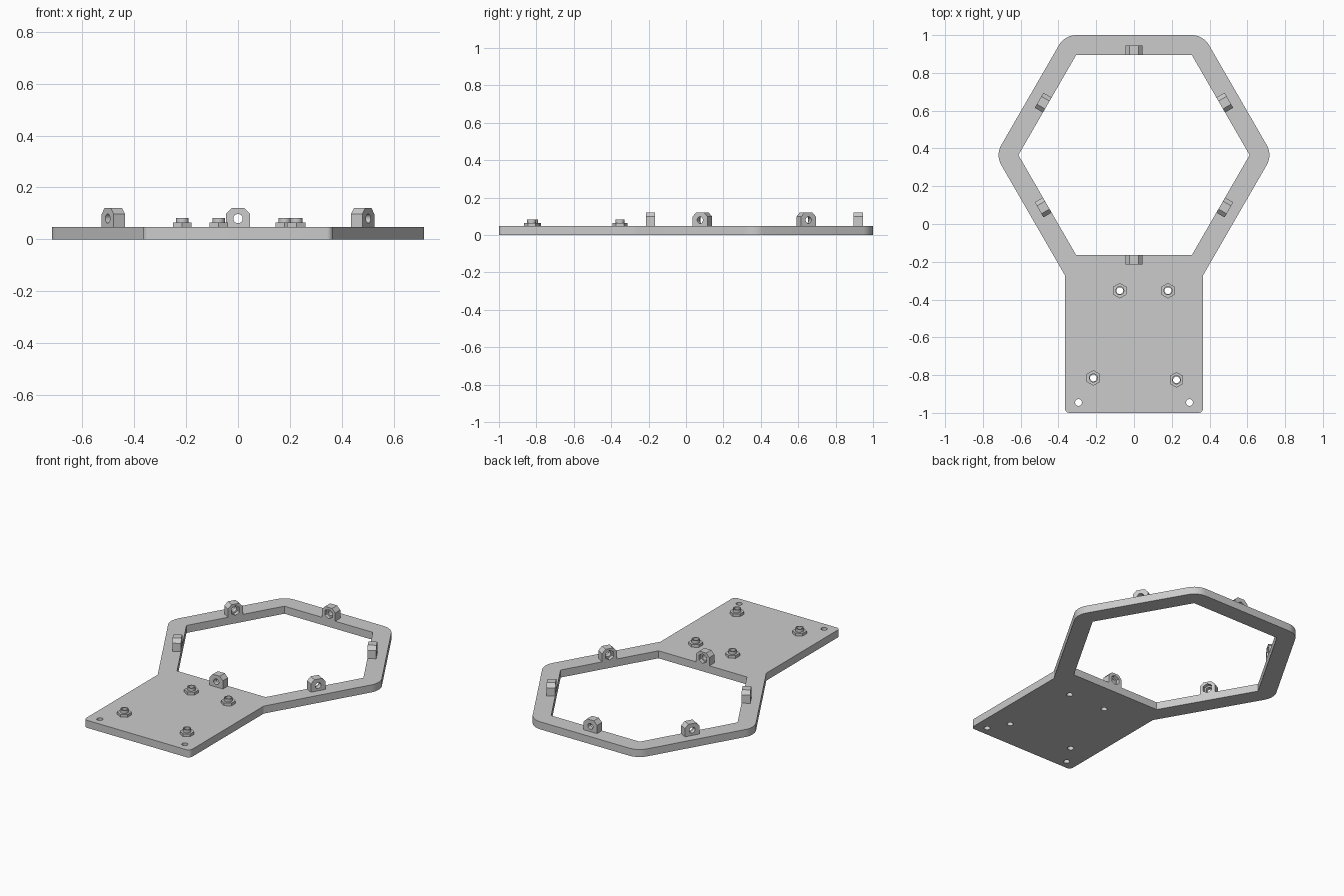
import bpy, bmesh
from math import pi, sin, cos, tan, sqrt
from mathutils import Vector, Matrix

if "Cube" in bpy.data.objects:
    bpy.data.objects.remove(bpy.data.objects["Cube"])

grey = bpy.data.materials.new("light grey")
grey.use_nodes = True
grey.diffuse_color = (0.6, 0.6, 0.6, 1)
grey.node_tree.nodes["Principled BSDF"].inputs["Base Color"].default_value = (0.6, 0.6, 0.6, 1)

CENTRE_Y = 0.365            # middle of the hexagonal frame
INNER, OUTER = 0.53, 0.635  # frame apothems
THICK = 0.047
HOLE = 0.018


def ngon(radius, sides, start=0.0, centre=(0, 0)):
    return [(centre[0] + radius * cos(start + 2 * pi * i / sides),
             centre[1] + radius * sin(start + 2 * pi * i / sides)) for i in range(sides)]


def fillet(corners, steps=8):
    """Round each (x, y, radius) corner of a closed outline."""
    out = []
    for i, (x, y, r) in enumerate(corners):
        p = Vector((x, y))
        if r == 0:
            out.append(p)
            continue
        a = (Vector(corners[i - 1][:2]) - p).normalized()
        b = (Vector(corners[(i + 1) % len(corners)][:2]) - p).normalized()
        half = a.angle(b) / 2
        c = p + (a + b).normalized() * r / sin(half)
        u = (p + a * r / tan(half) - c).normalized()
        v = (p + b * r / tan(half) - c).normalized()
        out += [c + r * u.slerp(v, k / steps) for k in range(steps + 1)]
    return out


def prism(name, outline, z0, z1, matrix=Matrix()):
    """Extrude a 2D outline between two heights."""
    bm = bmesh.new()
    face = bm.faces.new([bm.verts.new((p[0], p[1], z0)) for p in outline])
    top = bmesh.ops.extrude_face_region(bm, geom=[face])["geom"]
    bmesh.ops.translate(bm, vec=(0, 0, z1 - z0),
                        verts=[g for g in top if isinstance(g, bmesh.types.BMVert)])
    bmesh.ops.transform(bm, matrix=matrix, verts=bm.verts)
    bmesh.ops.recalc_face_normals(bm, faces=bm.faces)
    mesh = bpy.data.meshes.new(name)
    bm.to_mesh(mesh)
    bm.free()
    mesh.materials.append(grey)
    ob = bpy.data.objects.new(name, mesh)
    bpy.context.collection.objects.link(ob)
    return ob


def cut(ob, cutters):
    """Subtract the cutters, bake the result and drop the cutters."""
    for c in cutters:
        c.hide_render = True
        mod = ob.modifiers.new("cut", "BOOLEAN")
        mod.operation, mod.solver, mod.object = "DIFFERENCE", "EXACT", c
    graph = bpy.context.evaluated_depsgraph_get()
    mesh = bpy.data.meshes.new_from_object(ob.evaluated_get(graph))
    ob.modifiers.clear()
    ob.data = mesh
    for c in cutters:
        bpy.data.objects.remove(c)


def smooth(ob):
    bpy.ops.object.select_all(action="DESELECT")
    ob.select_set(True)
    bpy.context.view_layer.objects.active = ob
    bpy.ops.object.shade_smooth_by_angle(angle=pi / 6)


# Base plate: hexagonal frame with a rectangular tail
R = OUTER * 2 / sqrt(3)
half_outline = [(R / 2, -1, 0.025), (R / 2, CENTRE_Y - OUTER, 0),
                (R, CENTRE_Y, 0.105), (R / 2, CENTRE_Y + OUTER, 0.105)]
outline = half_outline + [(-x, y, r) for x, y, r in reversed(half_outline)]
plate = prism("base_plate", fillet(outline), 0, THICK)

nut_spots = [(-0.075, -0.353), (0.18, -0.353), (-0.215, -0.815), (0.225, -0.825)]
screw_spots = [(-0.294, -0.945), (0.294, -0.945)]
cutters = [prism("cutter", ngon(INNER * 2 / sqrt(3), 6, 0, (0, CENTRE_Y)), -0.1, 0.2)]
cutters += [prism("cutter", ngon(HOLE, 24, 0, s), -0.1, 0.2) for s in nut_spots + screw_spots]
cut(plate, cutters)
smooth(plate)

# Standoffs: hexagonal flange with a round collar, bored through
for i, s in enumerate(nut_spots):
    for part, shape, z0, z1 in (("flange", ngon(0.041, 6, pi / 2, s), THICK, 0.064),
                                ("collar", ngon(0.024, 24, 0, s), 0.064, 0.083)):
        ob = prism(f"standoff_{part}_{i + 1}", shape, z0, z1)
        cut(ob, [prism("cutter", ngon(HOLE, 24, 0, s), 0, 0.2)])
        smooth(ob)

# Lugs: chamfered blocks along the inner edge, bored towards the middle,
# with a hexagonal pocket on the inner side
half_lug = [(0.046, THICK), (0.046, 0.098), (0.024, 0.121)]
lug_shape = half_lug + [(-x, z) for x, z in reversed(half_lug)]
# local x -> tangent, local y -> up, local z -> outwards
stand = Matrix(((0, 0, 1, 0), (1, 0, 0, 0), (0, 1, 0, 0), (0, 0, 0, 1)))
for i in range(6):
    m = (Matrix.Translation((0, CENTRE_Y, 0))
         @ Matrix.Rotation(pi / 6 + i * pi / 3, 4, "Z") @ stand)
    lug = prism(f"lug_{i + 1}", lug_shape, INNER, INNER + 0.05, m)
    cut(lug, [prism("cutter", ngon(HOLE, 24, 0, (0, 0.08)), INNER - 0.1, INNER + 0.1, m),
              prism("cutter", ngon(0.03, 6, pi / 2, (0, 0.08)), INNER - 0.1, INNER + 0.022, m)])
    smooth(lug)
